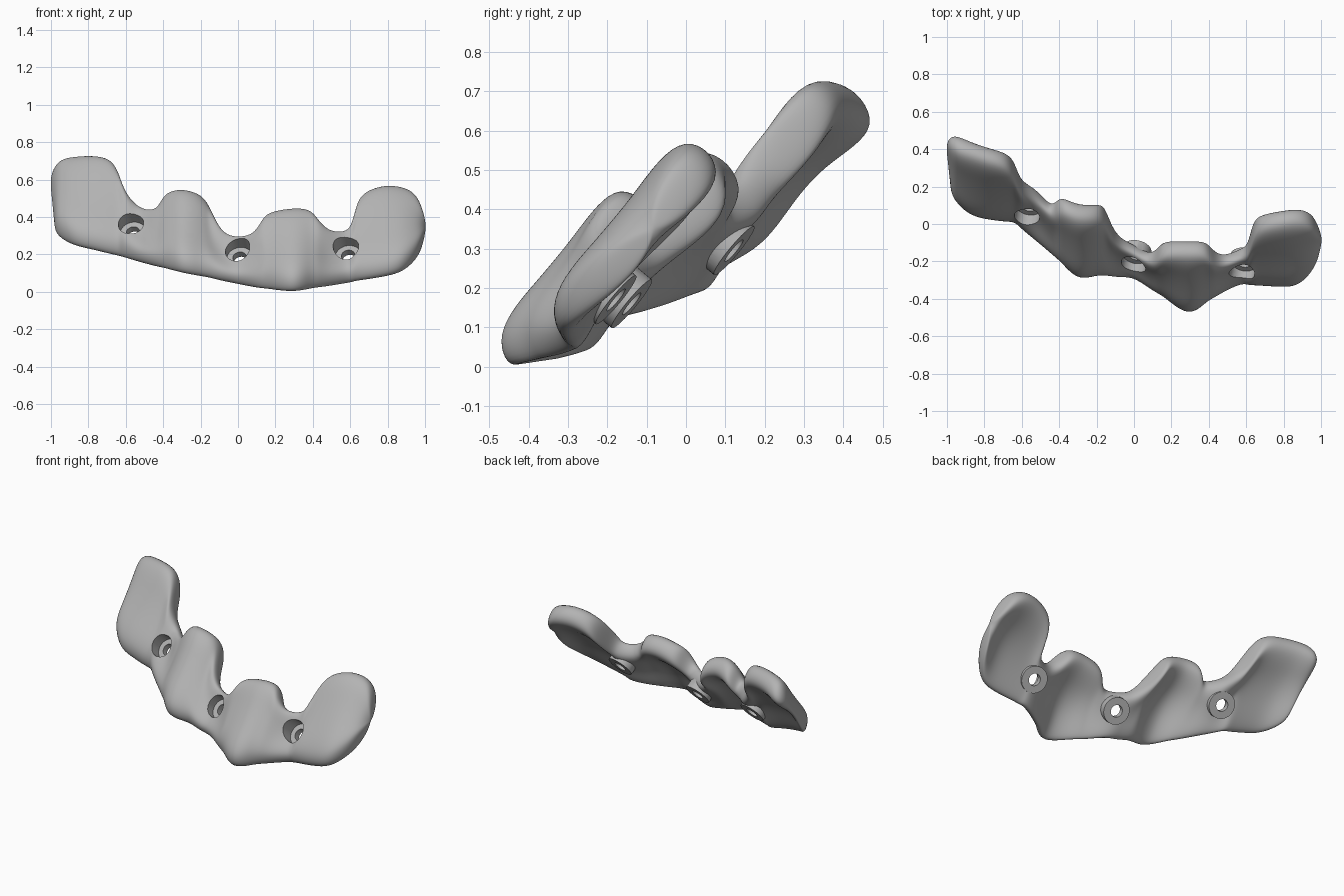
import bpy
import bmesh
from mathutils import Vector

cube = bpy.data.objects.get("Cube")
if cube:
    bpy.data.objects.remove(cube, do_unlink=True)

# Edge curves of the folded plate, in hundredths: (x, y, z)
LOWER = [(-98, 19, 33), (-95, 11, 28), (-88, 6, 25), (-78, 3, 22.5), (-64, 1, 19),
         (-46, -14, 14), (-30, -28, 10), (-17, -27, 7.5), (0, -29, 4), (13, -37, 1.5),
         (29, -47, 0), (43, -39, 2), (55, -32, 4), (78, -33, 8), (87, -32, 10.5),
         (94, -26, 16), (98, -19, 23), (100, -12, 29)]
UPPER = [(-100, 46, 64), (-96, 47.5, 70), (-88, 44.5, 72.5), (-78, 41, 73), (-69, 38, 71),
         (-64, 33, 64), (-60, 24, 54), (-53, 19, 46), (-46, 12, 44.5), (-42, 12, 47.5),
         (-38, 14, 53), (-30, 11, 55), (-21, 10.5, 52.5), (-16, 9, 47), (-12, 0, 39),
         (-7, -7, 32), (0, -11, 30), (8, -15, 32), (13, -12, 39), (18, -9, 43),
         (29, -9, 45), (38, -9.5, 44), (43, -14, 39), (49, -16, 33.5), (57, -13, 33),
         (61, -9, 38), (64, 1, 48), (69, 5, 54), (78, 7, 57), (87, 8, 56.5),
         (94, 6, 53), (98, 0, 46), (100, -4, 40)]
FRONT = Vector((0, -0.77, 0.64))


def lower_edge(x):
    """Point of the lower edge at x."""
    x = max(x, LOWER[0][0])
    for a, b in zip(LOWER, LOWER[1:]):
        if x <= b[0]:
            return Vector(a).lerp(Vector(b), (x - a[0]) / (b[0] - a[0])) / 100
    return Vector(LOWER[-1]) / 100


def section(upper, thin):
    """Closed eight-point cross-section, from front lower edge round to the back."""
    low, top = lower_edge(upper[0]), Vector(upper) / 100
    height = top.z - low.z
    k = min(1, max(0.65, height / 0.4))
    finger = min(1, max(0, (height - 0.3) / 0.14))
    front = low + Vector((0, -0.005, 0.085 * k)), top - Vector((0, 0.08 * k, 0))
    back = low + Vector((0, 0.04, 0)), top - Vector((0, 0, 0.09 * k))
    steps = [0, 1 / 3, 2 / 3, 1]
    f = [front[0].lerp(front[1], t) for t in steps]
    b = [back[0].lerp(back[1], t) for t in steps]
    # Fingers swell in front and are hollow behind
    for i in (1, 2):
        f[i] += FRONT * 0.013 * finger
        b[i] += FRONT * 0.025 * finger
    if thin:
        mid = [p.lerp(q, 0.4) for p, q in zip(f, b)]
        f = [p.lerp(m, 0.6) for p, m in zip(f, mid)]
        b = [p.lerp(m, 0.6) for p, m in zip(b, mid)]
    return f + b[::-1]


def limit(grid):
    """Where a subdivided cage ends up."""
    last = len(grid) - 1
    ring = [[(r[j - 1] + 4 * r[j] + r[(j + 1) % 8]) / 6 for j in range(8)] for r in grid]
    return [[(ring[max(i - 1, 0)][j] + 4 * ring[i][j] + ring[min(i + 1, last)][j]) / 6
             for j in range(8)] for i in range(last + 1)]


def make_object(name, bm):
    bmesh.ops.recalc_face_normals(bm, faces=bm.faces)
    mesh = bpy.data.meshes.new(name)
    bm.to_mesh(mesh)
    bm.free()
    obj = bpy.data.objects.new(name, mesh)
    bpy.context.collection.objects.link(obj)
    return obj


def apply(obj, modifier):
    bpy.context.view_layer.objects.active = obj
    bpy.ops.object.modifier_apply(modifier=modifier.name)


# Plate: fit the cage so that its smoothed surface passes through the sections
last = len(UPPER) - 1
target = [section(u, i in (0, last)) for i, u in enumerate(UPPER)]
cage = [[p.copy() for p in ring] for ring in target]
for _ in range(2):
    now = limit(cage)
    cage = [[c + t - n for c, t, n in zip(*rows)] for rows in zip(cage, target, now)]
bm = bmesh.new()
rings = [[bm.verts.new(p) for p in ring] for ring in cage]
for a, b in zip(rings, rings[1:]):
    for j in range(8):
        n = (j + 1) % 8
        bm.faces.new((a[j], a[n], b[n], b[j]))
for r in (rings[0], rings[-1]):
    for j in range(3):
        bm.faces.new((r[j], r[j + 1], r[6 - j], r[7 - j]))
plate = make_object("folded_plate", bm)
sub = plate.modifiers.new("smooth", "SUBSURF")
sub.levels = sub.render_levels = 3
apply(plate, sub)

# Screw holes: back boss, counterbore and through hole along one axis
AXIS = Vector((0.15, 0.76, -0.63)).normalized()


def cylinder(name, centre, radius, start, end):
    bm = bmesh.new()
    bmesh.ops.create_cone(bm, cap_ends=True, segments=48, radius1=radius,
                          radius2=radius, depth=end - start)
    obj = make_object(name, bm)
    obj.rotation_euler = AXIS.to_track_quat("Z", "Y").to_euler()
    obj.location = Vector(centre) + AXIS * (start + end) / 2
    obj.hide_render = True
    return obj


def combine(tool, operation):
    mod = plate.modifiers.new(operation, "BOOLEAN")
    mod.operation = operation
    mod.solver = "EXACT"
    mod.object = tool
    apply(plate, mod)
    bpy.data.objects.remove(tool, do_unlink=True)


for centre in ((-0.57, 0.05, 0.355), (0, -0.21, 0.22), (0.58, -0.25, 0.23)):
    combine(cylinder("boss", centre, 0.08, 0.035, 0.095), "UNION")
    combine(cylinder("counterbore", centre, 0.068, -0.2, 0.055), "DIFFERENCE")
    combine(cylinder("through_hole", centre, 0.036, 0, 0.3), "DIFFERENCE")

# Material and shading
grey = bpy.data.materials.new("plain_grey")
grey.use_nodes = True
grey.diffuse_color = (0.45, 0.45, 0.45, 1)
grey.node_tree.nodes["Principled BSDF"].inputs["Base Color"].default_value = grey.diffuse_color
plate.data.materials.clear()
plate.data.materials.append(grey)
for face in plate.data.polygons:
    face.material_index = 0
bpy.ops.object.select_all(action="DESELECT")
plate.select_set(True)
bpy.context.view_layer.objects.active = plate
bpy.ops.object.shade_smooth_by_angle(angle=0.6)
